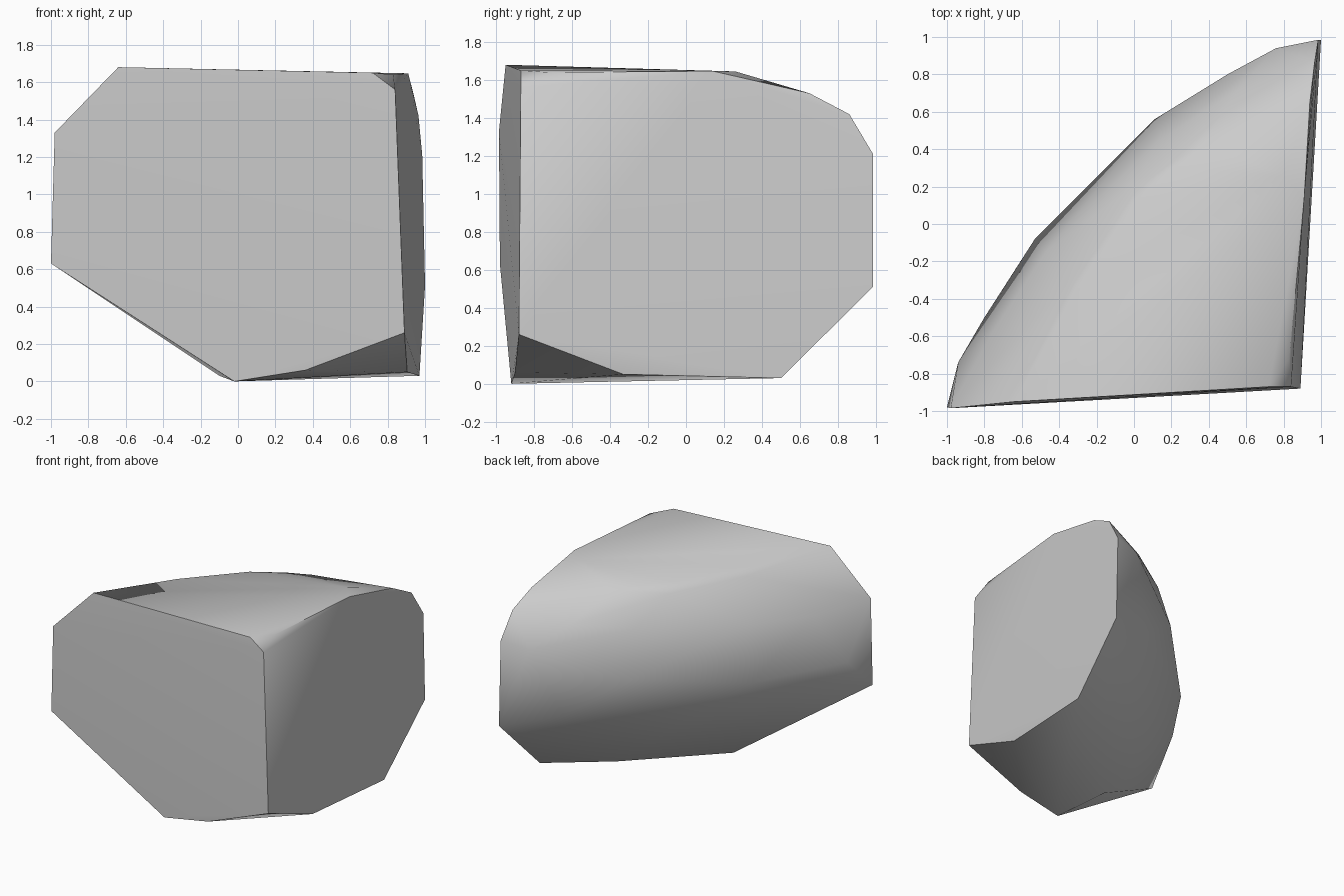
import bpy
import bmesh
import math
from mathutils import Vector

# Remove the default cube only
default_cube = bpy.data.objects.get("Cube")
if default_cube is not None:
    bpy.data.objects.remove(default_cube, do_unlink=True)


def make_material(name, color):
    """Create a plain single-colour material."""
    material = bpy.data.materials.new(name)
    material.use_nodes = True
    material.diffuse_color = color
    shader = material.node_tree.nodes["Principled BSDF"]
    shader.inputs["Base Color"].default_value = color
    shader.inputs["Roughness"].default_value = 0.8
    return material


def make_hull(name, corner_groups, material):
    """Wrap a convex solid around groups of corner points."""
    mesh = bpy.data.meshes.new(name)
    bm = bmesh.new()
    for group in corner_groups:
        for corner in group:
            bm.verts.new(Vector(corner))
    bmesh.ops.convex_hull(bm, input=bm.verts)
    # Drop points that ended up inside the solid
    inner = [v for v in bm.verts if not v.link_faces]
    bmesh.ops.delete(bm, geom=inner, context="VERTS")
    bmesh.ops.recalc_face_normals(bm, faces=bm.faces)
    bm.to_mesh(mesh)
    bm.free()
    mesh.materials.append(material)
    obj = bpy.data.objects.new(name, mesh)
    bpy.context.collection.objects.link(obj)
    return obj


# Flat broken face at the front
front_face = [
    (-.64, -.95, 1.68), (-.98, -.985, 1.33), (-1, -.98, .63),
    (-.02, -.92, 0), (.36, -.9, .06), (.89, -.88, .26),
    (.84, -.87, 1.56), (.72, -.87, 1.65),
]

# Flat broken face on the side
side_face = [
    (.83, -.72, 1.64), (.91, .14, 1.647), (.94, .65, 1.53),
    (.965, .86, 1.42), (.985, .985, 1.21), (1, .985, .51),
    (.97, .5, .03), (.905, -.33, .05),
]

# Soft ridge where the top rolls over to the back
top_ridge = [
    (-.3, -.35, 1.655), (.02, .12, 1.62), (.23, .3, 1.6),
    (.37, .43, 1.57), (.8, .26, 1.645), (-.33, -.29, 1.6), (0, .2, 1.56),
]

# Shoulder between the ridge and the widest part of the back
shoulder = [
    (-.75, -.57, 1.28), (-.47, -.15, 1.3), (.14, .45, 1.33), (.55, .71, 1.35),
]

# Widest part of the rounded back
back_bulge = [
    (-.94, -.74, .89), (-.8, -.5, .8), (-.53, -.08, .86),
    (.11, .56, .96), (.5, .8, 1.07), (.55, .8, .64), (.76, .94, 1.18),
]

# Lower edge of the back
bottom_edge = [(-.1, -.47, .03), (.48, .2, .06)]

stone_grey = make_material("stone_grey", (.6, .6, .6, 1))
rock = make_hull(
    "rock_fragment",
    [front_face, side_face, top_ridge, shoulder, back_bulge, bottom_edge],
    stone_grey,
)

# Smooth the rounded back while keeping the broken edges crisp
bpy.ops.object.select_all(action="DESELECT")
rock.select_set(True)
bpy.context.view_layer.objects.active = rock
bpy.ops.object.shade_smooth_by_angle(angle=math.radians(45))
